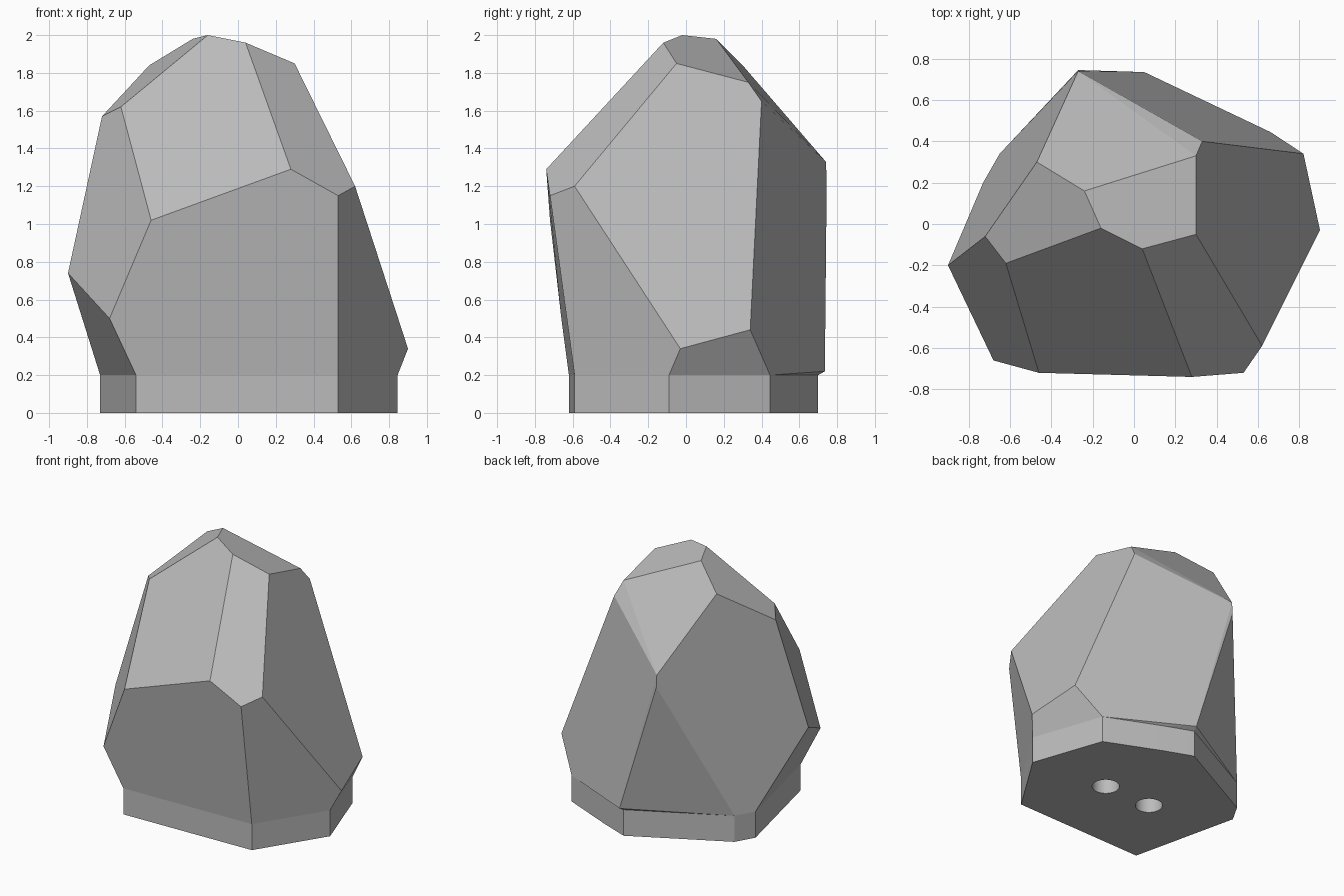
import bpy
import bmesh
from math import radians

cube = bpy.data.objects.get("Cube")
if cube:
    bpy.data.objects.remove(cube)

stone = bpy.data.materials.new("stone_grey")
stone.use_nodes = True
grey = (0.5, 0.5, 0.5, 1)
stone.diffuse_color = grey
stone.node_tree.nodes["Principled BSDF"].inputs["Base Color"].default_value = grey

BASE_TOP = 0.2


def add_object(name, bm):
    bmesh.ops.recalc_face_normals(bm, faces=bm.faces[:])
    mesh = bpy.data.meshes.new(name)
    bm.to_mesh(mesh)
    bm.free()
    mesh.materials.append(stone)
    obj = bpy.data.objects.new(name, mesh)
    bpy.context.collection.objects.link(obj)
    return obj


# Plinth outline, counter-clockwise from the front right corner
outline = [(-.54, -.62), (.53, -.59), (.845, -.09), (.66, .445), (.25, .62),
           (.04, .70), (-.65, .34), (-.73, .20)]

# Corners of the chipped boulder, from the crown downwards
corners = [
    (-.16, -.02, 2.0), (.04, -.12, 1.96), (-.24, .16, 1.98),
    (.30, -.05, 1.85), (-.47, .30, 1.84), (.30, .33, 1.75),
    (.33, .40, 1.65), (-.62, -.19, 1.62), (-.72, -.06, 1.57),
    (-.27, .74, 1.33), (.28, -.74, 1.29), (-.27, .745, 1.24),
    (.62, -.59, 1.20), (.53, -.72, 1.15), (-.46, -.72, 1.02),
    (-.90, -.20, .74), (-.68, -.66, .50), (.82, .34, .44),
    (.90, -.03, .34), (.05, .735, .22),
]

# Boulder: the hull of its corners, with nearly flat triangles merged
bm = bmesh.new()
for co in corners + [(x, y, BASE_TOP) for x, y in outline]:
    bm.verts.new(co)
hull = bmesh.ops.convex_hull(bm, input=bm.verts[:])
spare = {g for g in hull["geom_interior"] + hull["geom_unused"]
         if isinstance(g, bmesh.types.BMVert)}
bmesh.ops.delete(bm, geom=list(spare), context="VERTS")
bmesh.ops.dissolve_limit(bm, angle_limit=radians(3.5), verts=bm.verts[:],
                         edges=bm.edges[:])
add_object("boulder", bm)

# Plinth: the outline extruded upwards
bm = bmesh.new()
foot = bm.faces.new([bm.verts.new((x, y, 0)) for x, y in outline])
top = bmesh.ops.extrude_face_region(bm, geom=[foot], use_keep_orig=True)["geom"]
for v in top:
    if isinstance(v, bmesh.types.BMVert):
        v.co.z = BASE_TOP
plinth = add_object("plinth", bm)

# Two round sockets drilled into the underside
for x, y in [(.24, -.02), (-.16, -.03)]:
    bpy.ops.mesh.primitive_cylinder_add(vertices=32, radius=.095, depth=.36,
                                        location=(x, y, 0))
    drill = bpy.context.object
    drill.hide_render = True
    cut = plinth.modifiers.new("socket", "BOOLEAN")
    cut.operation, cut.object, cut.solver = "DIFFERENCE", drill, "EXACT"
    bpy.context.view_layer.objects.active = plinth
    bpy.ops.object.modifier_apply(modifier=cut.name)
    bpy.data.objects.remove(drill)

bpy.ops.object.select_all(action="DESELECT")
plinth.select_set(True)
bpy.context.view_layer.objects.active = plinth
bpy.ops.object.shade_smooth_by_angle(angle=radians(25))
